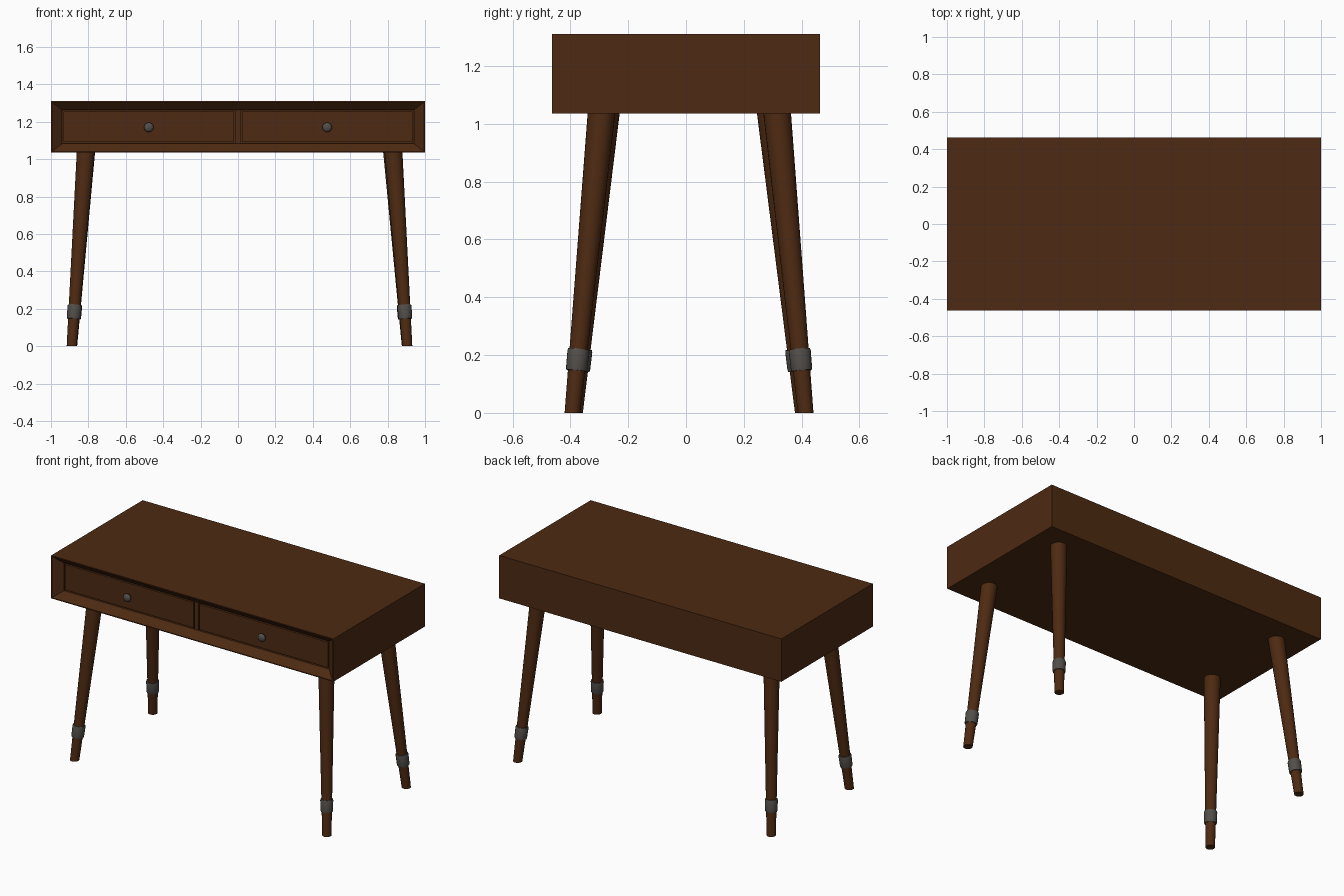
import bpy, bmesh, math
from mathutils import Vector

if "Cube" in bpy.data.objects:
    bpy.data.objects.remove(bpy.data.objects["Cube"])


def material(name, rgb):
    m = bpy.data.materials.new(name)
    m.diffuse_color = (*rgb, 1)
    m.use_nodes = True
    m.node_tree.nodes["Principled BSDF"].inputs["Base Color"].default_value = m.diffuse_color
    return m


WOOD = material("dark_walnut", (0.075, 0.023, 0.006))
METAL = material("dull_metal", (0.085, 0.076, 0.068))


def finish(name, bm, mat, smooth=False):
    bmesh.ops.recalc_face_normals(bm, faces=bm.faces)
    me = bpy.data.meshes.new(name)
    bm.to_mesh(me)
    bm.free()
    me.materials.append(mat)
    ob = bpy.data.objects.new(name, me)
    bpy.context.collection.objects.link(ob)
    if smooth:
        bpy.ops.object.select_all(action='DESELECT')
        ob.select_set(True)
        bpy.context.view_layer.objects.active = ob
        bpy.ops.object.shade_smooth_by_angle(angle=math.radians(40))
    return ob


def skin(bm, rings):
    """Join equal rings of points with quads and cap both ends."""
    loops = [[bm.verts.new(p) for p in r] for r in rings]
    n = len(loops[0])
    for a, b in zip(loops, loops[1:]):
        for i in range(n):
            bm.faces.new((a[i], a[(i + 1) % n], b[(i + 1) % n], b[i]))
    bm.faces.new(loops[0])
    bm.faces.new(loops[-1])


def lathe(name, start, axis, profile, mat, sides=20, tilt=True):
    """Turned part: profile is (distance along axis, radius)."""
    axis = Vector(axis)
    q = Vector((0, 0, 1)).rotation_difference(axis.normalized())
    rings = []
    for d, r in profile:
        ring = []
        for i in range(sides):
            t = math.tau * i / sides
            p = Vector((r * math.cos(t), r * math.sin(t), 0))
            ring.append(Vector(start) + axis * d + (q @ p if tilt else p))
        rings.append(ring)
    bm = bmesh.new()
    skin(bm, rings)
    return finish(name, bm, mat, True)


# Cabinet body: back to front, then the mitred frame slopes into the recess
Z0, Z1, YF, YB = 1.035, 1.31, -0.463, 0.463


def rect(y, dx, dz):
    return [(-1 + dx, y, Z0 + dz), (1 - dx, y, Z0 + dz),
            (1 - dx, y, Z1 - dz), (-1 + dx, y, Z1 - dz)]


bm = bmesh.new()
skin(bm, [rect(YB, 0, 0), rect(YF, 0, 0), rect(YF, 0.006, 0.006),
          rect(-0.42, 0.06, 0.048), rect(-0.395, 0.06, 0.048)])
finish("cabinet_body", bm, WOOD)


def box(name, x0, x1, y0, y1, z0, z1):
    bm = bmesh.new()
    skin(bm, [[(x0, y, z0), (x1, y, z0), (x1, y, z1), (x0, y, z1)] for y in (y0, y1)])
    return finish(name, bm, WOOD)


box("drawer_divider", -0.013, 0.013, -0.42, -0.39, 1.08, 1.265)

for side, s in (("left", -1), ("right", 1)):
    # Drawer fronts, with a narrow gap all round
    x0, x1 = sorted((s * 0.021, s * 0.932))
    box(side + "_drawer_front", x0, x1, -0.42, -0.39, 1.091, 1.254)
    # Turned knobs
    lathe(side + "_knob", (s * 0.477, -0.415, 1.17), (0, -1, 0),
          [(0, 0.014), (0.012, 0.012), (0.018, 0.022), (0.026, 0.026),
           (0.034, 0.023), (0.041, 0.012)], METAL, 14)

# Splayed tapered legs with metal bands: top centre, foot centre
LEGS = {
    "front_left": ((-0.814, -0.277), (-0.889, -0.384)),
    "front_right": ((0.831, -0.292), (0.905, -0.393)),
    "back_left": ((-0.812, 0.293), (-0.887, 0.404)),
    "back_right": ((0.824, 0.315), (0.903, 0.414)),
}
for name, (top, foot) in LEGS.items():
    start = Vector((*foot, 0))
    axis = Vector((*top, 1.04)) - start
    lathe(name + "_leg", start, axis, [(0, 0.027), (1, 0.048)], WOOD, 24, False)
    lathe(name + "_band", start, axis,
          [(0.14, 0.031), (0.14, 0.035), (0.147, 0.037), (0.205, 0.038),
           (0.212, 0.036), (0.212, 0.032)], METAL, 24)
